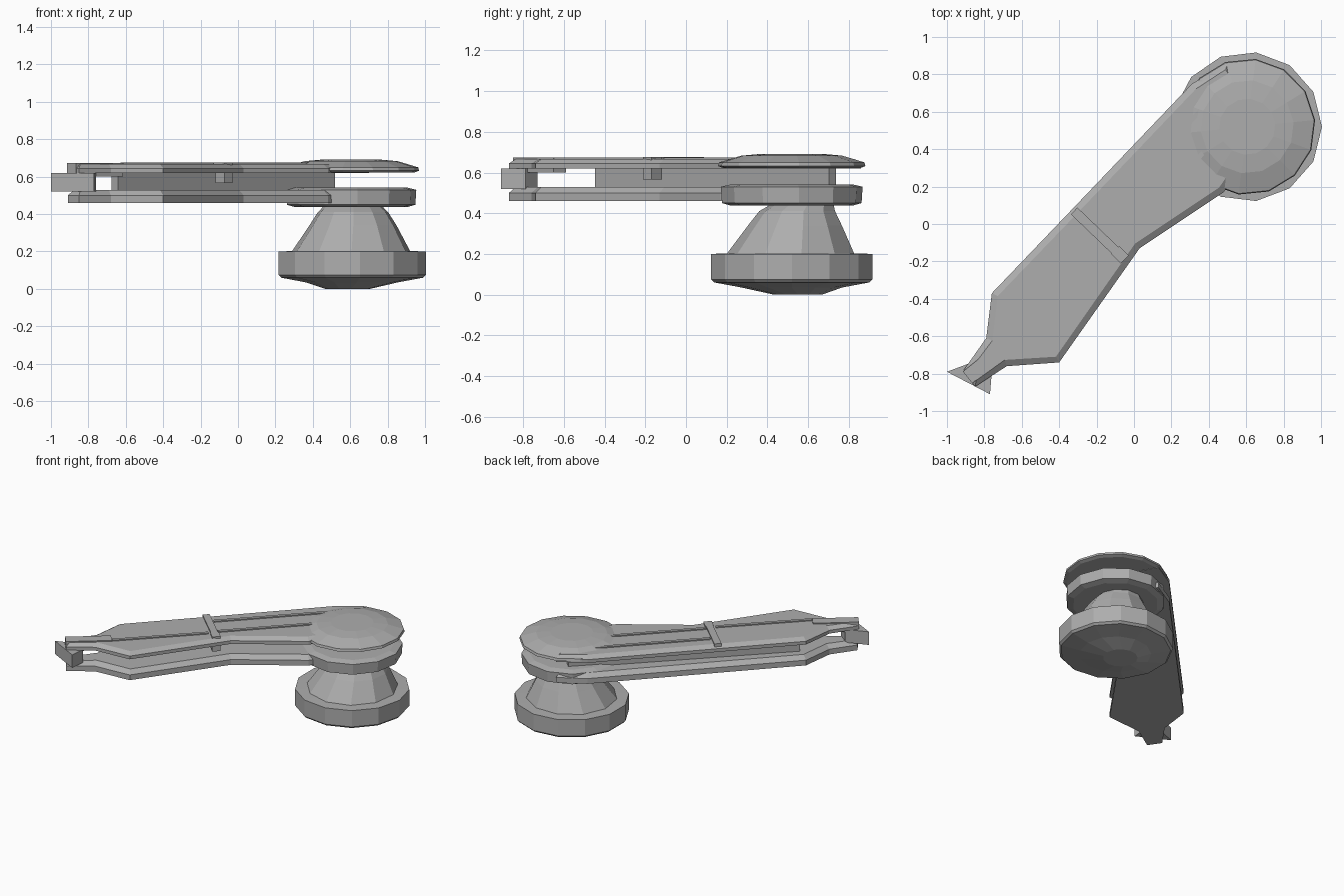
import bpy, bmesh, math
from mathutils import Vector

cube = bpy.data.objects.get("Cube")
if cube:
    bpy.data.objects.remove(cube, do_unlink=True)

grey = bpy.data.materials.new("matte grey")
grey.use_nodes = True
grey.diffuse_color = (0.42, 0.42, 0.42, 1)
grey.node_tree.nodes["Principled BSDF"].inputs["Base Color"].default_value = grey.diffuse_color

HEAD = Vector((0.605, 0.52))


def finish(name, bm):
    bmesh.ops.recalc_face_normals(bm, faces=bm.faces)
    mesh = bpy.data.meshes.new(name)
    bm.to_mesh(mesh)
    bm.free()
    mesh.materials.append(grey)
    obj = bpy.data.objects.new(name, mesh)
    bpy.context.collection.objects.link(obj)
    return obj


def plate(name, outline, z0, z1, inset=0, rise=0):
    """Prism from an outline, with an optional chamfer on its top."""
    bm = bmesh.new()
    base = bm.faces.new([bm.verts.new((x, y, z0)) for x, y in outline])
    top = bmesh.ops.extrude_face_region(bm, geom=[base], use_keep_orig=True)["geom"]
    bmesh.ops.translate(bm, vec=(0, 0, z1 - z0),
                        verts=[g for g in top if isinstance(g, bmesh.types.BMVert)])
    bmesh.ops.recalc_face_normals(bm, faces=bm.faces)
    if inset:
        cap = max(bm.faces, key=lambda f: f.calc_center_median().z)
        bmesh.ops.inset_region(bm, faces=[cap], thickness=inset, depth=rise)
    return finish(name, bm)


def turned(name, rings, sides=12, turn=0.0):
    """Faceted solid from (radius, height, x shift, y shift) rings around the head axis."""
    bm = bmesh.new()
    loops = []
    for r, z, dx, dy in rings:
        angles = [turn + math.tau * i / sides for i in range(sides)]
        loops.append([bm.verts.new((HEAD.x + dx + r * math.cos(a),
                                    HEAD.y + dy + r * math.sin(a), z)) for a in angles])
    for low, high in zip(loops, loops[1:]):
        for i in range(sides):
            j = (i + 1) % sides
            bm.faces.new((low[i], low[j], high[j], high[i]))
    bm.faces.new(loops[0])
    bm.faces.new(loops[-1])
    return finish(name, bm)


def bar(name, a, b, width, z0, z1):
    a, b = Vector(a), Vector(b)
    side = (b - a).orthogonal().normalized() * width / 2
    return plate(name, [a + side, a - side, b - side, b + side], z0, z1)


# Round foot with a tapered underside, and the faceted neck above it
turned("foot", [(0.12, 0.0, -0.02, 0.03), (0.25, 0.035, 0, 0), (0.385, 0.06, 0, 0),
                (0.4, 0.075, 0, 0), (0.4, 0.2, 0, 0), (0.3, 0.203, 0, 0)], 13)
turned("neck", [(0.32, 0.2, 0, 0), (0.235, 0.34, 0.01, 0.02), (0.19, 0.41, 0.01, 0.03),
                (0.15, 0.45, 0.01, 0.06)], 11, 0.15)

# Two long cover plates with a side wing near the tip
cover = [(0.5, 0.86), (0.31, 0.75), (-0.32, 0.09), (-0.76, -0.37), (-0.79, -0.61),
         (-0.91, -0.78), (-0.85, -0.87), (-0.68, -0.76), (-0.4, -0.74),
         (0.03, -0.13), (0.48, 0.17), (0.7, 0.5)]
plate("lower_cover", cover, 0.46, 0.5, 0.035, 0.03)
plate("upper_cover", cover, 0.62, 0.645, 0.035, 0.022)

# Rounded heads of the covers
turned("lower_head", [(0.3, 0.437, 0, 0), (0.345, 0.45, 0, 0), (0.35, 0.53, 0, 0),
                      (0.3, 0.542, 0, 0)], 12, 0.1)
turned("upper_head", [(0.34, 0.622, 0, 0), (0.365, 0.632, 0, 0), (0.36, 0.65, 0, 0),
                      (0.25, 0.683, 0, 0), (0.15, 0.692, 0, 0)], 14, 0.1)

# Spine between the covers
bar("spine", (-0.66, -0.43), (0.5, 0.72), 0.05, 0.52, 0.63)

# End catch held between the covers, with its ridge
plate("end_catch", [(-1.0, -0.79), (-0.77, -0.91), (-0.76, -0.79), (-0.84, -0.73)],
      0.52, 0.62)
bar("catch_ridge", (-0.89, -0.82), (-0.64, -0.62), 0.08, 0.6, 0.674)

# Cross clamp with its end block, and long ribs on the top cover
bar("cross_clamp", (-0.32, 0.07), (-0.06, -0.18), 0.05, 0.63, 0.677)
bar("clamp_block", (-0.1, -0.14), (-0.05, -0.19), 0.06, 0.565, 0.677)
for k, (start, end) in enumerate([((-0.22, 0.02), (0.37, 0.62)),
                                  ((-0.1, -0.1), (0.37, 0.38)),
                                  ((-0.62, -0.64), (-0.14, -0.16))]):
    bar(f"rib_{k + 1}", start, end, 0.025, 0.66, 0.675)
